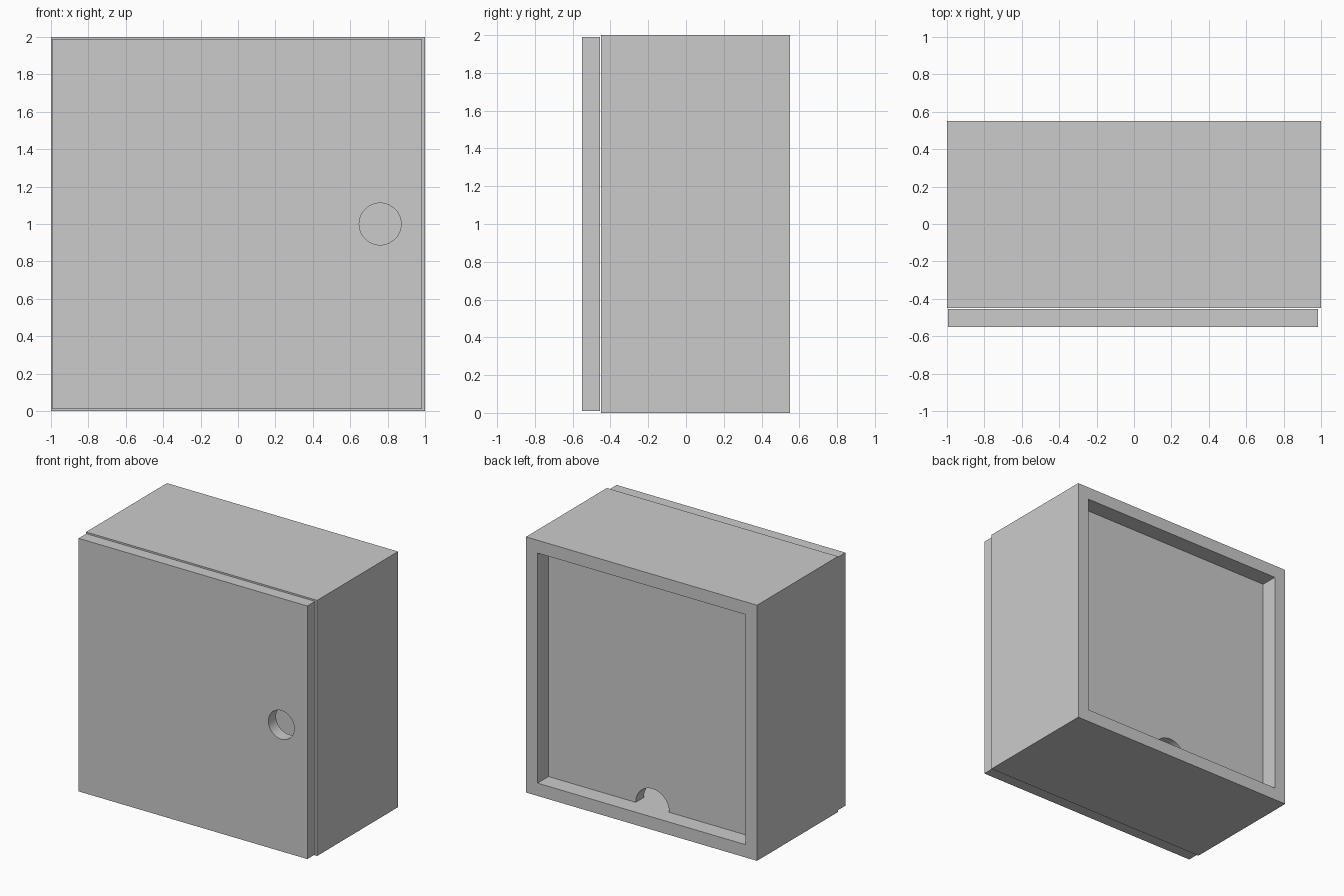
import bpy
from math import sin, cos, pi

if "Cube" in bpy.data.objects:
    bpy.data.objects.remove(bpy.data.objects["Cube"])


def rect(x0, x1, z0, z1):
    return [(x0, z0), (x1, z0), (x1, z1), (x0, z1)]


def arc(cx, cz, r, a0, a1, n):
    return [(cx + r * cos(a0 + (a1 - a0) * i / n),
             cz + r * sin(a0 + (a1 - a0) * i / n)) for i in range(n + 1)]


def board(name, outlines, y0, y1):
    """Upright board: filled x-z outlines (inner ones become holes), thick from y0 to y1."""
    cu = bpy.data.curves.new(name, 'CURVE')
    cu.dimensions = '2D'
    cu.fill_mode = 'BOTH'
    cu.extrude = (y1 - y0) / 2
    for pts in outlines:
        sp = cu.splines.new('POLY')
        sp.points.add(len(pts) - 1)
        for p, (x, z) in zip(sp.points, pts):
            p.co = (x, z, 0, 1)
        sp.use_cyclic_u = True
    ob = bpy.data.objects.new(name, cu)
    bpy.context.collection.objects.link(ob)
    ob.location.y = (y0 + y1) / 2
    ob.rotation_euler.x = pi / 2
    bpy.ops.object.select_all(action='DESELECT')
    ob.select_set(True)
    bpy.context.view_layer.objects.active = ob
    bpy.ops.object.convert(target='MESH')
    ob = bpy.context.object
    ob.name = name
    # weld the caps to the rim, then keep the corners sharp
    bpy.ops.object.mode_set(mode='EDIT')
    bpy.ops.mesh.select_all(action='SELECT')
    bpy.ops.mesh.remove_doubles(threshold=0.0005)
    bpy.ops.mesh.normals_make_consistent(inside=False)
    bpy.ops.object.mode_set(mode='OBJECT')
    bpy.ops.object.shade_smooth_by_angle()
    return ob


T = 0.1  # board thickness

# Four-sided carcass, open front and back
board("carcass", [rect(-1, 1, 0, 2), rect(-1 + T, 1 - T, T, 2 - T)], -0.45, 0.55)

# Recessed back panel with a half-round cable notch at the bottom
notch = arc(0, T, 0.145, pi, 0, 24)
back = [(-1 + T, T)] + notch + [(1 - T, T), (1 - T, 2 - T), (-1 + T, 2 - T)]
board("back_panel", [back], 0.315, 0.415)

# Door with a round finger hole
finger_hole = arc(0.76, 1.0, 0.112, 0, 2 * pi, 48)[:-1]
board("door", [rect(-0.995, 0.985, 0.01, 1.99), finger_hole], -0.55, -0.455)
